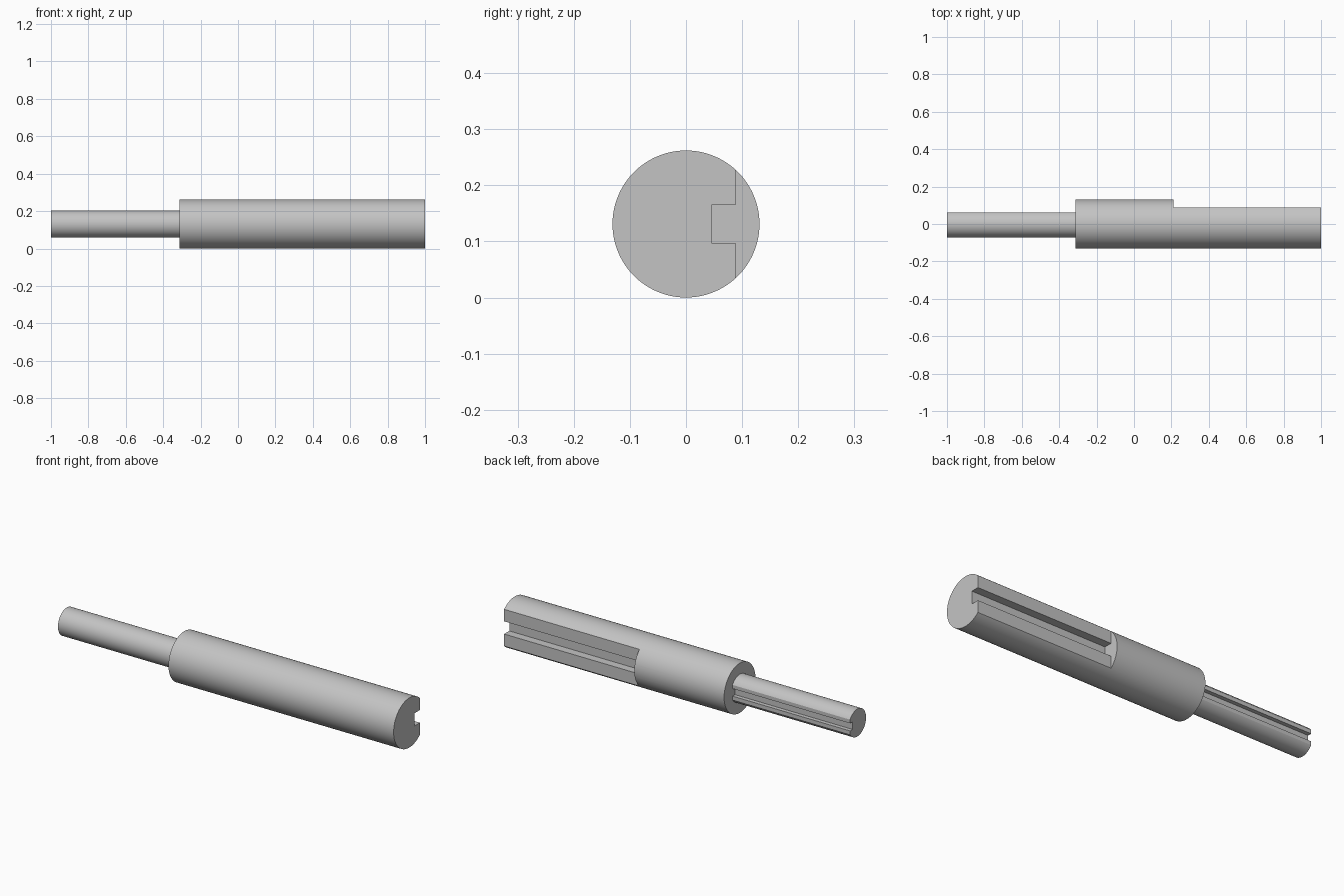
import bpy
from math import radians, pi

if "Cube" in bpy.data.objects:
    bpy.data.objects.remove(bpy.data.objects["Cube"], do_unlink=True)

AXIS_Z = 0.131      # height of the shaft centre line
SHOULDER = -0.314   # where the thick body meets the spindle

steel = bpy.data.materials.new("grey_steel")
steel.use_nodes = True
steel.diffuse_color = (0.55, 0.55, 0.55, 1)
steel.node_tree.nodes["Principled BSDF"].inputs["Base Color"].default_value = (0.55, 0.55, 0.55, 1)


def rod(name, radius, x0, x1):
    """Round bar lying along x."""
    bpy.ops.mesh.primitive_cylinder_add(
        vertices=96, radius=radius, depth=x1 - x0,
        location=((x0 + x1) / 2, 0, AXIS_Z), rotation=(0, pi / 2, 0))
    ob = bpy.context.object
    ob.name = name
    ob.data.materials.append(steel)
    return ob


def cut(ob, x0, x1, depth_y, half_height):
    """Remove everything behind depth_y inside the given length and height."""
    bpy.ops.mesh.primitive_cube_add(
        size=1, location=((x0 + x1) / 2, depth_y + 0.1, AXIS_Z))
    cutter = bpy.context.object
    cutter.scale = (x1 - x0, 0.2, half_height * 2)
    cutter.hide_render = True
    mod = ob.modifiers.new("cut", "BOOLEAN")
    mod.operation = "DIFFERENCE"
    mod.solver = "EXACT"
    mod.object = cutter
    bpy.context.view_layer.update()
    bpy.ops.object.select_all(action="DESELECT")
    ob.select_set(True)
    bpy.context.view_layer.objects.active = ob
    bpy.ops.object.modifier_apply(modifier=mod.name)
    bpy.data.objects.remove(cutter, do_unlink=True)


def finish(ob):
    bpy.ops.object.select_all(action="DESELECT")
    ob.select_set(True)
    bpy.context.view_layer.objects.active = ob
    bpy.ops.object.shade_smooth_by_angle(angle=radians(20))


# Thick body: flat and square keyway on the back of the outer end
body = rod("shaft_body", 0.131, SHOULDER, 1)
cut(body, 0.21, 1.1, 0.088, 0.2)
cut(body, 0.21, 1.1, 0.045, 0.0335)
finish(body)

# Thin spindle: narrow flat and small keyway along its whole back
spindle = rod("spindle", 0.0725, -1, SHOULDER + 0.01)
cut(spindle, -1.1, SHOULDER + 0.1, 0.061, 0.2)
cut(spindle, -1.1, SHOULDER + 0.1, 0.04, 0.02)
finish(spindle)
